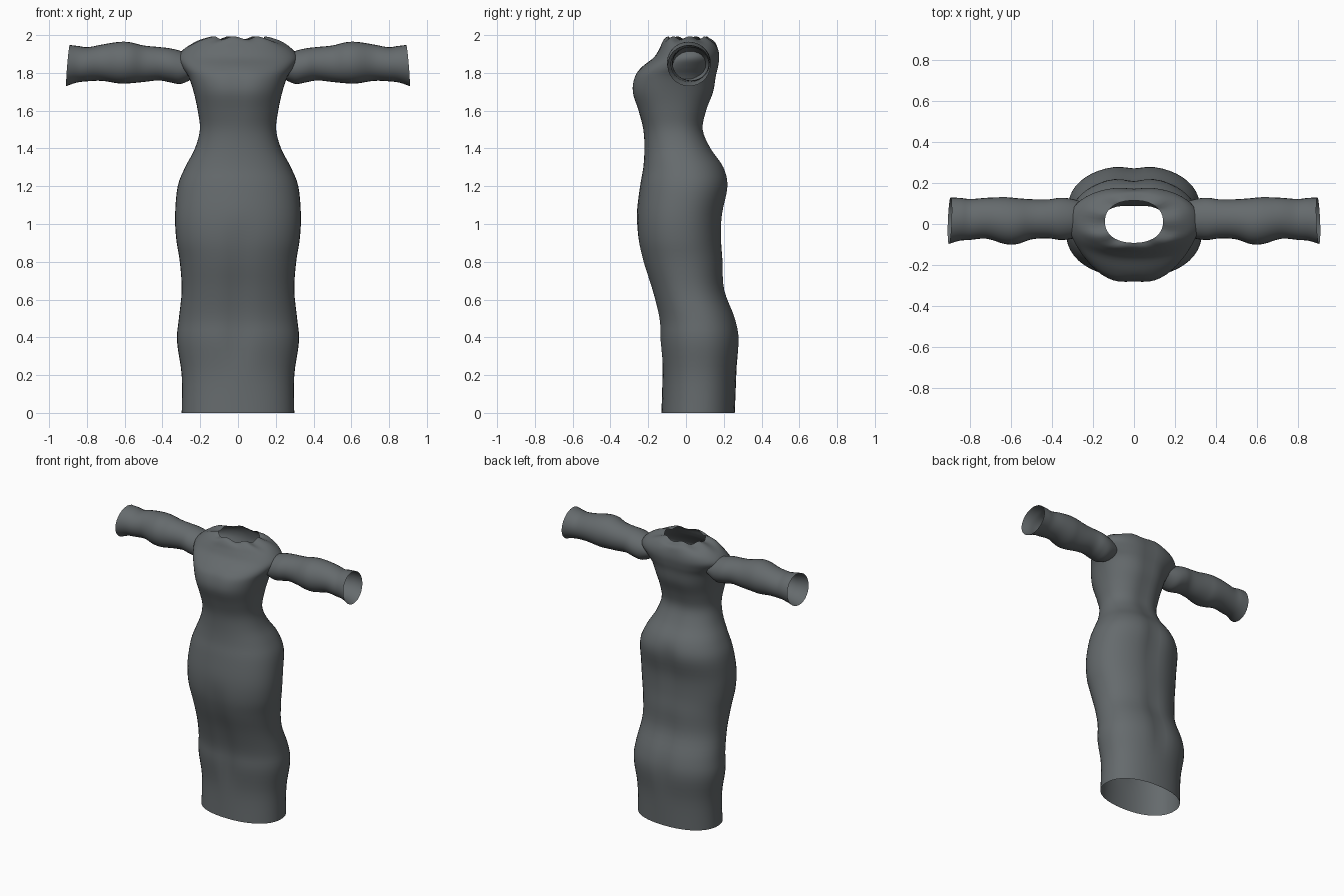
import bpy, bmesh, math

cloth = bpy.data.materials.new("grey cloth")
cloth.diffuse_color = (0.13, 0.145, 0.152, 1)


def spline(rows, steps):
    """Catmull-Rom through rows of numbers."""
    out = []
    for i in range(len(rows) - 1):
        a, b = rows[max(i - 1, 0)], rows[i]
        c, d = rows[i + 1], rows[min(i + 2, len(rows) - 1)]
        for s in range(steps):
            t = s / steps
            out.append([0.5 * (2 * q + (r - p) * t + (2 * p - 5 * q + 4 * r - u) * t * t
                               + (3 * q - p - 3 * r + u) * t ** 3)
                        for p, q, r, u in zip(a, b, c, d)])
    return out + [list(rows[-1])]


def tube(name, rings):
    """Open tube skinned over closed rings of points."""
    bm = bmesh.new()
    loops = [[bm.verts.new(p) for p in ring] for ring in rings]
    for lo, hi in zip(loops, loops[1:]):
        n = len(lo)
        for i in range(n):
            j = (i + 1) % n
            bm.faces.new((lo[i], lo[j], hi[j], hi[i]))
    bmesh.ops.recalc_face_normals(bm, faces=bm.faces)
    me = bpy.data.meshes.new(name)
    bm.to_mesh(me)
    bm.free()
    me.materials.append(cloth)
    ob = bpy.data.objects.new(name, me)
    bpy.context.collection.objects.link(ob)
    for p in me.polygons:
        p.use_smooth = True
    return ob


def power(v, e):
    return math.copysign(abs(v) ** e, v)


# Gown body: height, half width, front y, back y, front groove, back groove
body = [
    (0.00, .298, -.130, .258, .00, .00),
    (0.20, .298, -.124, .266, .00, .00),
    (0.38, .323, -.142, .286, .02, .015),
    (0.50, .313, -.148, .266, .02, .015),
    (0.65, .298, -.185, .210, .02, .015),
    (0.80, .308, -.232, .200, .015, .01),
    (0.92, .327, -.257, .192, .01, .01),
    (1.05, .333, -.260, .198, .00, .015),
    (1.20, .319, -.243, .228, .00, .02),
    (1.30, .280, -.226, .205, .00, .01),
    (1.40, .228, -.220, .138, .00, .01),
    (1.50, .202, -.226, .097, .00, .01),
    (1.60, .213, -.256, .115, .005, .01),
    (1.70, .235, -.290, .152, .01, .01),
    (1.78, .262, -.278, .165, .01, .01),
    (1.83, .295, -.235, .176, .00, .01),
    (1.88, .318, -.172, .182, .00, .01),
    (1.925, .288, -.142, .176, .00, .01),
    (1.96, .235, -.125, .155, .00, .00),
    (1.978, .180, -.110, .125, .00, .00),
    (1.985, .142, -.092, .115, .00, .00)]
SEG = 48
rings = []
for z, w, f, b, gf, gb in spline(body, 4):
    cy, d = (f + b) / 2, (b - f) / 2
    ring = []
    for k in range(SEG):
        a = 2 * math.pi * k / SEG
        x, s = w * power(math.cos(a), .9), power(math.sin(a), .9)
        groove = math.exp(-(x / .06) ** 2) * (gb if s > 0 else -gf)
        # ragged gathers around the neckline
        rag = .009 * math.sin(7 * a + 1) * max(0, (z - 1.93) / .055)
        ring.append((x, cy + d * s - groove, z + rag))
    rings.append(ring)
tube("gown_body", rings)

# Sleeves: x, bottom z, top z, front y, back y
sleeve = [
    (.23, 1.775, 1.885, -.055, .100),
    (.30, 1.742, 1.915, -.072, .122),
    (.36, 1.750, 1.930, -.078, .128),
    (.42, 1.760, 1.937, -.070, .120),
    (.50, 1.752, 1.945, -.075, .121),
    (.57, 1.745, 1.962, -.098, .126),
    (.63, 1.744, 1.964, -.098, .131),
    (.72, 1.758, 1.950, -.072, .128),
    (.80, 1.755, 1.936, -.078, .122),
    (.85, 1.748, 1.942, -.082, .127),
    (.90, 1.730, 1.948, -.098, .130)]
for side, label in ((-1, "left"), (1, "right")):
    rings = []
    for x, lo, hi, f, b in spline(sleeve, 4):
        ring = []
        for k in range(28):
            a = 2 * math.pi * k / 28
            # cuff leans outward at the bottom and front
            lean = -.009 * (math.sin(a) + .5 * math.cos(a)) * max(0, (x - .7) / .2)
            ring.append((side * (x + lean),
                         (f + b) / 2 + (b - f) / 2 * math.cos(a),
                         (lo + hi) / 2 + (hi - lo) / 2 * math.sin(a)))
        rings.append(ring)
    tube(label + "_sleeve", rings)
